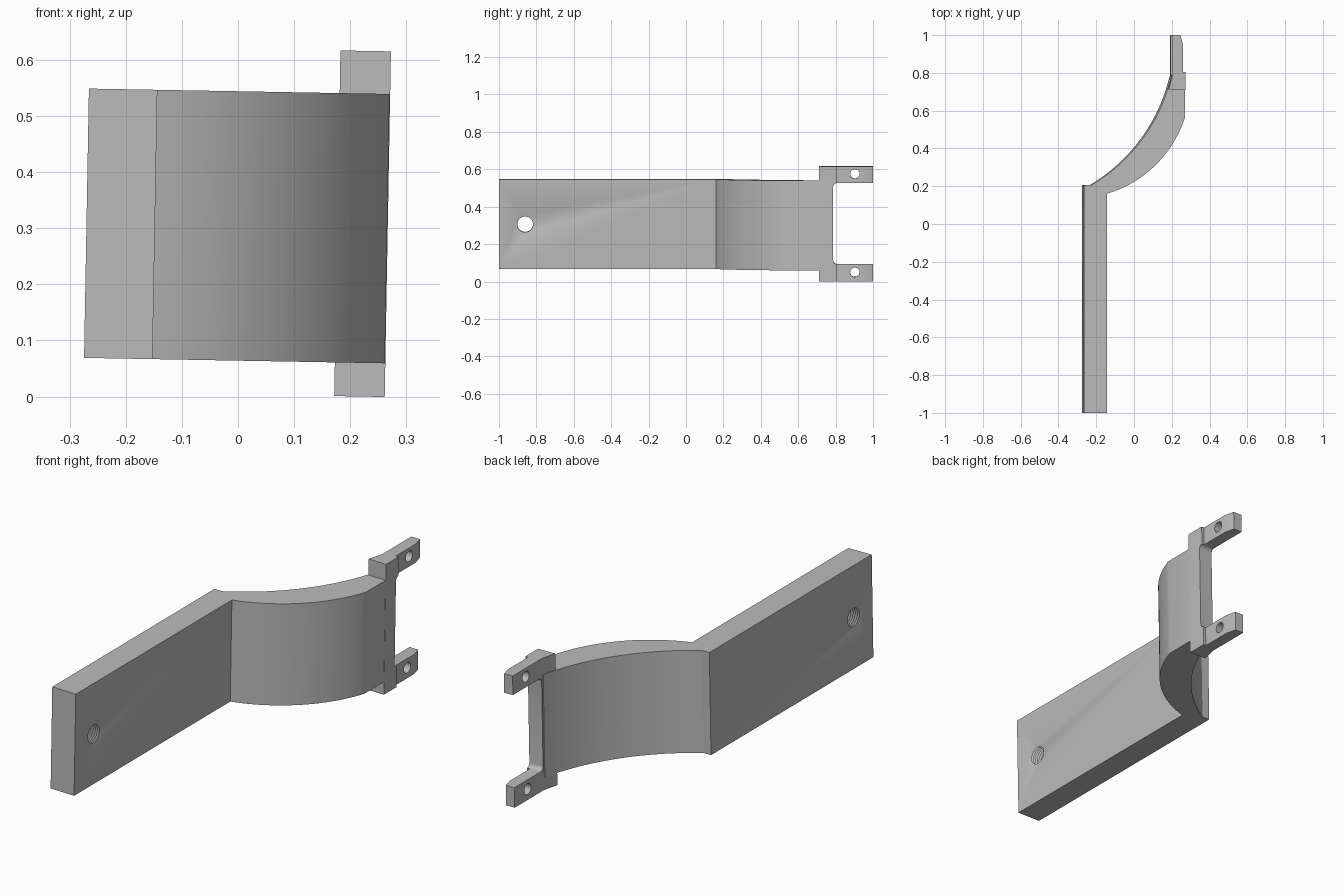
import bpy, bmesh, math
from mathutils import Matrix, Vector

if "Cube" in bpy.data.objects:
    bpy.data.objects.remove(bpy.data.objects["Cube"])

grey = bpy.data.materials.new("plain_grey")
grey.use_nodes = True
colour = (0.5, 0.5, 0.5, 1)
grey.diffuse_color = colour
grey.node_tree.nodes["Principled BSDF"].inputs["Base Color"].default_value = colour


def finish(name, bm):
    bmesh.ops.recalc_face_normals(bm, faces=bm.faces)
    mesh = bpy.data.meshes.new(name)
    bm.to_mesh(mesh)
    bm.free()
    mesh.materials.append(grey)
    obj = bpy.data.objects.new(name, mesh)
    bpy.context.collection.objects.link(obj)
    return obj


def prism(name, outline, offset):
    """Extrude a closed outline of 3D points along offset."""
    bm = bmesh.new()
    face = bm.faces.new([bm.verts.new(p) for p in outline])
    ext = bmesh.ops.extrude_face_region(bm, geom=[face])
    verts = [v for v in ext["geom"] if isinstance(v, bmesh.types.BMVert)]
    bmesh.ops.translate(bm, verts=verts, vec=offset)
    return finish(name, bm)


def arc(a, b, half_angle, steps=28):
    """Points from a to b on an arc that bulges to the right of the chord."""
    a, b = Vector(a), Vector(b)
    chord = b - a
    radius = chord.length / (2 * math.sin(half_angle))
    normal = Vector((-chord.y, chord.x)).normalized()
    centre = (a + b) / 2 + normal * radius * math.cos(half_angle)
    start = math.atan2(a.y - centre.y, a.x - centre.x)
    return [(centre.x + radius * math.cos(start + 2 * half_angle * i / steps),
             centre.y + radius * math.sin(start + 2 * half_angle * i / steps))
            for i in range(steps + 1)]


def lathe_x(name, profile, y, z, sides=32):
    """Solid turned about an x-parallel axis from (x, radius) pairs."""
    bm = bmesh.new()
    rings = []
    for x, r in profile:
        rings.append([bm.verts.new((x, y + r * math.cos(math.tau * i / sides),
                                    z + r * math.sin(math.tau * i / sides)))
                      for i in range(sides)])
    for low, high in zip(rings, rings[1:]):
        for i in range(sides):
            j = (i + 1) % sides
            bm.faces.new((low[i], low[j], high[j], high[i]))
    bm.faces.new(rings[0])
    bm.faces.new(rings[-1])
    return finish(name, bm)


def cut(obj, cutter):
    cutter.hide_render = True
    mod = obj.modifiers.new("cut", "BOOLEAN")
    mod.operation = "DIFFERENCE"
    mod.solver = "EXACT"
    mod.object = cutter
    bpy.context.view_layer.objects.active = obj
    bpy.ops.object.modifier_apply(modifier=mod.name)
    bpy.data.objects.remove(cutter)


# Straight arm running into the curved panel
outer = arc((-0.148, 0.16), (0.266, 0.566), math.radians(28))
inner = arc((-0.23, 0.206), (0.192, 0.78), math.radians(23))
outline = [(-0.27, -1), (-0.148, -1)] + outer + [(0.266, 0.78)] + inner[::-1] + [(-0.27, 0.206)]
arm = prism("curved_arm", [(x, y, 0.064) for x, y in outline], (0, 0, 0.48))

# Threaded hole near the free end of the arm
turns = 12
thread = [(-0.35, 0.05)]
for i in range(turns + 1):
    x = -0.274 + 0.13 * i / turns
    thread += [(x, 0.055), (x + 0.065 / turns, 0.042)]
thread[-1] = (-0.08, 0.056)
cut(arm, lathe_x("thread_cutter", thread, -0.86, 0.303))

# End fork: cross bar with two tapered prongs
plan = [(0.177, 0.71), (0.267, 0.71), (0.267, 0.804), (0.253, 0.804),
        (0.253, 0.95), (0.241, 1), (0.196, 1), (0.196, 0.783)]
fork = prism("end_fork", [(x, y, 0.004) for x, y in plan], (0, 0, 0.616))

# Opening between the prongs, with rounded inner corners
low, high, back, r = 0.098, 0.531, 0.787, 0.02
opening = [(1.2, low)]
for z, start in ((low + r, 270), (high - r, 180)):
    for i in range(7):
        t = math.radians(start - 15 * i)
        opening.append((back + r + r * math.cos(t), z + r * math.sin(t)))
opening.append((1.2, high))
cut(fork, prism("opening_cutter", [(0.1, y, z) for y, z in opening], (0.3, 0, 0)))

# Pin holes through the prongs
for z in (0.054, 0.58):
    cut(fork, lathe_x("pin_cutter", [(0.1, 0.025), (0.4, 0.025)], 0.903, z))

# Slight sideways lean and shading
pivot = Matrix.Translation((0, 0, 0.308))
lean = pivot @ Matrix.Rotation(0.018, 4, "Y") @ pivot.inverted()
for obj in (arm, fork):
    obj.data.transform(lean)
    bpy.ops.object.select_all(action="DESELECT")
    obj.select_set(True)
    bpy.context.view_layer.objects.active = obj
    bpy.ops.object.shade_smooth_by_angle(angle=math.radians(25))
